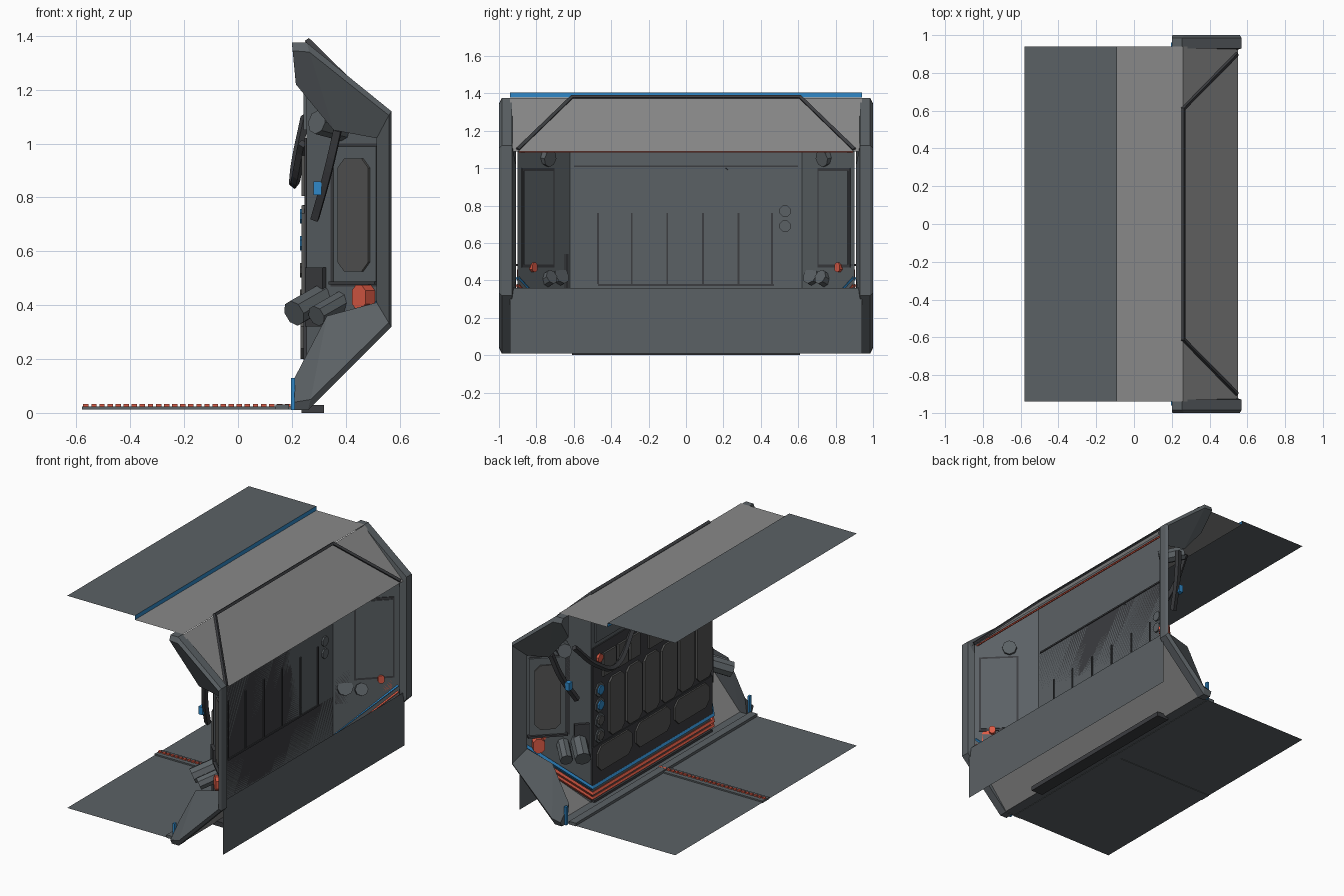
import bpy, bmesh, math
from mathutils import Vector

if "Cube" in bpy.data.objects:
    bpy.data.objects.remove(bpy.data.objects["Cube"])


def material(name, rgb):
    m = bpy.data.materials.new(name)
    m.diffuse_color = (*rgb, 1)
    m.use_nodes = True
    m.node_tree.nodes["Principled BSDF"].inputs["Base Color"].default_value = m.diffuse_color
    return m


SLATE = material("slate grey", (0.105, 0.12, 0.13))
LIGHT = material("light grey", (0.25, 0.25, 0.25))
DARK = material("charcoal", (0.045, 0.047, 0.052))
GREY = material("panel grey", (0.09, 0.09, 0.088))
BLUE = material("signal blue", (0.03, 0.25, 0.58))
RED = material("signal red", (0.72, 0.105, 0.06))


def mesh_object(name, verts, faces, mat):
    me = bpy.data.meshes.new(name)
    me.from_pydata([tuple(v) for v in verts], [], faces)
    bm = bmesh.new()
    bm.from_mesh(me)
    bmesh.ops.recalc_face_normals(bm, faces=bm.faces)
    bm.to_mesh(me)
    bm.free()
    me.materials.append(mat)
    ob = bpy.data.objects.new(name, me)
    bpy.context.collection.objects.link(ob)
    return ob


def sheet(name, a, b, mat, y=0.94):
    """Thin sheet running along y between two (x, z) points."""
    return mesh_object(name, [(a[0], -y, a[1]), (a[0], y, a[1]),
                              (b[0], y, b[1]), (b[0], -y, b[1])], [(0, 1, 2, 3)], mat)


def box(name, x, y, z, mat):
    v = [(i, j, k) for i in x for j in y for k in z]
    f = [(0, 1, 3, 2), (4, 6, 7, 5), (0, 4, 5, 1), (2, 3, 7, 6), (0, 2, 6, 4), (1, 5, 7, 3)]
    return mesh_object(name, v, f, mat)


def plate(name, c, ang, w, h, t, mat, ch=0.0):
    """Upright plate with cut corners; c is its base centre, t its thickness."""
    u, n, c = (Vector((math.cos(ang), math.sin(ang), 0)),
               Vector((-math.sin(ang), math.cos(ang), 0)), Vector(c))
    w, h = w / 2, h / 2
    if ch:
        p = [(w, h - ch), (w - ch, h), (ch - w, h), (-w, h - ch),
             (-w, ch - h), (ch - w, -h), (w - ch, -h), (w, ch - h)]
    else:
        p = [(w, h), (-w, h), (-w, -h), (w, -h)]
    k = len(p)
    v = [c + u * a + Vector((0, 0, b)) + n * d for d in (0, t) for a, b in p]
    f = [tuple(range(k)), tuple(range(k, 2 * k))]
    f += [(i, (i + 1) % k, k + (i + 1) % k, k + i) for i in range(k)]
    return mesh_object(name, v, f, mat)


def tube(name, pts, r, mat, res=0, smooth=False):
    """Bar, pipe or hose along a path, made as a mesh."""
    cu = bpy.data.curves.new(name, 'CURVE')
    cu.dimensions = '3D'
    cu.bevel_depth, cu.bevel_resolution, cu.use_fill_caps = r, res, True
    if smooth:
        sp = cu.splines.new('BEZIER')
        sp.bezier_points.add(len(pts) - 1)
        for b, p in zip(sp.bezier_points, pts):
            b.co, b.handle_left_type, b.handle_right_type = p, 'AUTO', 'AUTO'
        cu.resolution_u = 6
    else:
        sp = cu.splines.new('POLY')
        sp.points.add(len(pts) - 1)
        for b, p in zip(sp.points, pts):
            b.co = (*p, 1)
    cu.materials.append(mat)
    ob = bpy.data.objects.new(name, cu)
    bpy.context.collection.objects.link(ob)
    bpy.ops.object.select_all(action='DESELECT')
    ob.select_set(True)
    bpy.context.view_layer.objects.active = ob
    bpy.ops.object.convert(target='MESH')
    for f in ob.data.polygons:
        f.use_smooth = False


# Ceiling, floor and rear sheets
sheet("ceiling_outer", (-0.58, 1.405), (-0.09, 1.405), SLATE)
sheet("ceiling_blue_step", (-0.09, 1.405), (-0.09, 1.378), BLUE)
sheet("ceiling_inner", (-0.09, 1.378), (0.26, 1.378), LIGHT)
sheet("ceiling_slope", (0.26, 1.375), (0.55, 1.09), LIGHT)
sheet("floor", (-0.58, 0.015), (0.26, 0.015), SLATE)
sheet("floor_slope", (0.26, 0.015), (0.55, 0.36), LIGHT)
sheet("rear_skirt", (0.55, 0.01), (0.55, 0.36), SLATE)

# Floor sill, centre rib and red dotted line
box("floor_sill", (0.14, 0.19), (-0.94, 0.94), (0.012, 0.032), SLATE)
box("floor_rib", (-0.58, 0.2), (-0.035, 0.035), (0.012, 0.024), SLATE)
for i in range(26):
    x = -0.575 + i * 0.03
    box("floor_red_dash", (x, x + 0.02), (-0.008, 0.008), (0.022, 0.033), RED)
box("wall_foot", (0.235, 0.32), (-0.61, 0.61), (0.0, 0.03), DARK)

# Red lines under the ceiling slope
for x in (0.53, 0.49):
    z = 1.362 - (x - 0.26) * 0.983
    box("ceiling_red_line", (x - 0.005, x + 0.002), (-0.9, 0.9), (z - 0.012, z - 0.004), RED)

# Main wall: centre sheet facing -x
sheet("main_wall", (0.255, 0.015), (0.255, 1.375), SLATE, 0.62)
Q = math.pi / 2
WX = 0.255
plate("wall_tall_backing", (WX, 0, 0.69), Q, 1.22, 0.66, 0.008, DARK)
plate("wall_base_backing", (WX, 0, 0.25), Q, 1.24, 0.25, 0.012, DARK)
for i in range(6):
    plate("tall_panel", (WX - 0.008, 0.375 - i * 0.181, 0.58), Q, 0.155, 0.38, 0.012, GREY, 0.03)
for y in (-0.4, 0, 0.4):
    plate("wide_panel", (WX - 0.012, y, 0.28), Q, 0.36, 0.16, 0.01, GREY, 0.04)
for i, m in enumerate((BLUE, BLUE, GREY, GREY)):
    z = 0.73 - i * 0.1
    plate("round_frame", (WX - 0.008, 0.545, z), Q, 0.085, 0.085, 0.008, SLATE, 0.025)
    plate("round_lamp", (WX - 0.016, 0.545, z), Q, 0.055, 0.055, 0.009, m, 0.016)
plate("red_switch", (WX - 0.008, 0.55, 0.94), Q, 0.05, 0.05, 0.015, RED, 0.015)
for y, w in ((0.185, 0.1), (0.31, 0.1), (0.45, 0.13), (-0.06, 0.2), (-0.34, 0.24)):
    plate("upper_module", (WX - 0.008, y, 0.88), Q, w, 0.15, 0.012, GREY)
for y in (-0.4, 0, 0.4):
    plate("header_panel", (WX, y, 1.19), Q, 0.37, 0.28, 0.012, SLATE)

# Details on the rear of the main wall
for y in (-0.47, -0.29, -0.1, 0.09, 0.28, 0.46):
    plate("rear_rib", (WX, y, 0.57), Q, 0.01, 0.38, -0.006, DARK)
for z in (0.375, 1.01):
    plate("rear_rail", (WX, 0, z), Q, 0.94 if z < 1 else 1.2, 0.01, -0.006, DARK)
for z in (0.69, 0.77):
    plate("rear_boss", (WX, 0.53, z), Q, 0.06, 0.06, -0.01, SLATE, 0.018)

# Coloured bands round the wall foot
for name, z, r, m in (("blue_band", 0.115, 0.014, BLUE), ("red_band", 0.075, 0.014, RED),
                      ("red_band_low", 0.045, 0.012, RED)):
    tube(name, [(0.53, -0.9, z + 0.3), (0.245, -0.625, z), (0.245, 0.625, z), (0.53, 0.9, z + 0.3)], r, m)

# Dark trim where the wall meets the ceiling slope
tube("ceiling_trim", [(0.545, -0.9, 1.1), (0.26, -0.61, 1.38), (0.26, 0.61, 1.38), (0.545, 0.9, 1.1)],
     0.013, DARK)

# End cap profiles as (x, z), from outside to inside
OUTER = [(0.2, 1.375), (0.255, 1.375), (0.57, 1.12), (0.57, 0.32), (0.26, 0.01), (0.21, 0.01)]
CREASE = [(0.203, 1.345), (0.265, 1.34), (0.56, 1.105), (0.56, 0.335), (0.27, 0.05), (0.21, 0.04)]
INNER = [(0.215, 1.22), (0.355, 1.05), (0.515, 1.02), (0.515, 0.41), (0.33, 0.36), (0.21, 0.13)]

for s in (1, -1):
    # Sloped C-shaped cap
    rings = [(OUTER, 0.93), (OUTER, 0.985), (CREASE, 1.0), (INNER, 0.91)]
    v = [(x, s * y, z) for prof, y in rings for x, z in prof]
    f = [(r * 6 + i, r * 6 + i + 1, (r + 1) % 4 * 6 + i + 1, (r + 1) % 4 * 6 + i)
         for r in range(4) for i in range(5)]
    f += [(0, 6, 12, 18), (5, 11, 17, 23)]
    mesh_object("end_cap", v, f, SLATE)

    # Diagonal end wall, trimmed by the ceiling and floor slopes
    mesh_object("end_wall", [(0.255, s * 0.62, 0.015), (0.54, s * 0.9, 0.35),
                             (0.54, s * 0.9, 1.1), (0.255, s * 0.62, 1.375)], [(0, 1, 2, 3)], SLATE)
    ang = math.atan2(0.28, 0.285 * s)

    def at(t, z, out=0.0):
        return (0.255 + 0.285 * t - 0.7 * out, s * (0.62 + 0.28 * t + 0.7 * out), z)

    # Hatch, seen from both sides
    plate("hatch_frame", at(0.66, 0.735), ang, 0.22, 0.51, 0.014, SLATE)
    plate("hatch_door", at(0.66, 0.735, 0.014), ang, 0.16, 0.42, 0.01, GREY, 0.035)
    plate("hatch_back_rim", at(0.62, 0.735), ang, 0.245, 0.53, -0.005, DARK)
    plate("hatch_back", at(0.62, 0.735, -0.005), ang, 0.22, 0.50, -0.005, SLATE)
    plate("hatch_sill", at(0.66, 0.482), ang, 0.24, 0.012, 0.03, DARK)

    # Pipe stubs, red handle and clamps
    tube("lower_pipe", [at(0.18, 0.43, -0.01), at(0.18, 0.37, 0.14)], 0.05, SLATE, 2)
    tube("lower_pipe_outer", [at(0.42, 0.42, -0.03), at(0.42, 0.36, 0.12)], 0.04, SLATE, 2)
    tube("upper_pipe", [at(0.45, 1.05, -0.03), at(0.45, 1.08, 0.13)], 0.045, SLATE, 2)
    plate("clamp_plate", at(0.14, 0.43), ang, 0.09, 0.22, 0.02, DARK)
    plate("red_handle", at(0.8, 0.43), ang, 0.07, 0.09, 0.05, RED, 0.02)
    plate("red_handle_back", at(0.72, 0.47), ang, 0.04, 0.05, -0.02, RED, 0.012)

    # Curved arm with blue clip
    arm = [(0.37, s * 0.87, 1.05), (0.335, s * 0.82, 0.9), (0.285, s * 0.72, 0.72)]
    tube("curved_arm", arm, 0.02, DARK, 0, True)
    box("arm_clip", (0.28, 0.31), sorted((s * 0.775, s * 0.81)), (0.81, 0.86), BLUE)

    # Blue corner strip beside the floor
    box("blue_corner", (0.197, 0.211), sorted((s * 0.94, s * 0.96)), (0.01, 0.13), BLUE)

# Hanging hose on the wall
tube("hanging_hose", [(0.25, 0.8, 1.1), (0.215, 0.62, 0.93), (0.21, 0.42, 0.85), (0.24, 0.21, 1.0)],
     0.018, DARK, 0, True)
